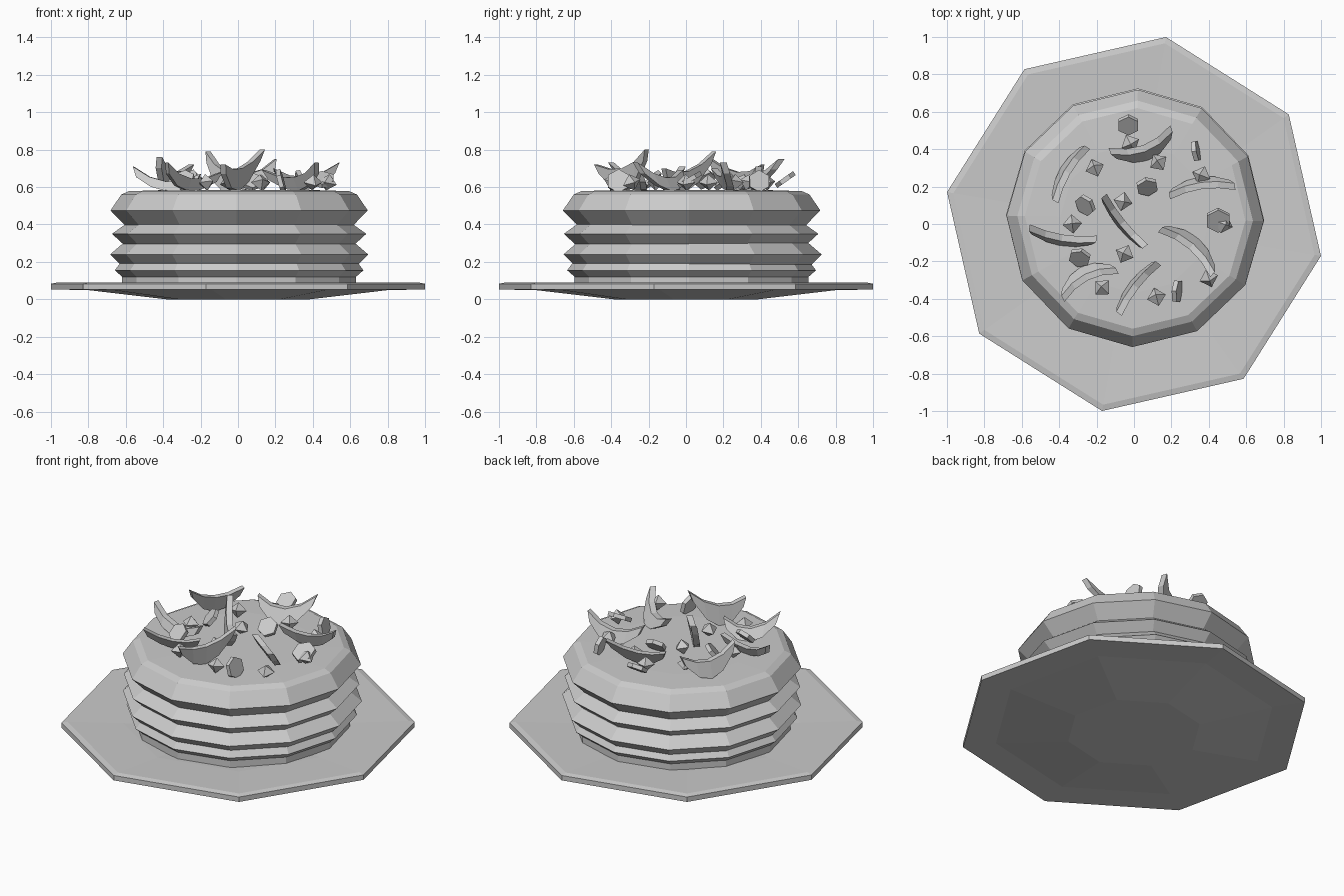
import bpy, bmesh, math, random
from mathutils import Vector, Matrix

if "Cube" in bpy.data.objects:
    bpy.data.objects.remove(bpy.data.objects["Cube"])

random.seed(4)
TOP = 0.58


def finish(name, bm):
    bmesh.ops.recalc_face_normals(bm, faces=bm.faces)
    mesh = bpy.data.meshes.new(name)
    bm.to_mesh(mesh)
    bm.free()
    ob = bpy.data.objects.new(name, mesh)
    bpy.context.collection.objects.link(ob)
    return ob


def lathe(name, profile, sides, turn):
    """Stack of polygon rings (radius, z, centre x, centre y), capped at both ends."""
    bm = bmesh.new()
    rings = []
    for r, z, cx, cy in profile:
        angles = [math.radians(turn) + math.tau * i / sides for i in range(sides)]
        rings.append([bm.verts.new((cx + r * math.cos(a), cy + r * math.sin(a), z)) for a in angles])
    for a, b in zip(rings, rings[1:]):
        for i in range(sides):
            j = (i + 1) % sides
            bm.faces.new((a[i], a[j], b[j], b[i]))
    bm.faces.new(rings[0])
    bm.faces.new(rings[-1])
    return finish(name, bm)


# Octagonal plate with a small foot and a slightly dished top
plate = [(0.39, 0.0), (0.82, 0.05), (1.014, 0.052), (1.014, 0.083), (0.98, 0.09), (0.66, 0.08), (0.5, 0.07)]
lathe("plate", [(r, z, 0, 0) for r, z in plate], 8, -9.7)

# Stack of pancakes: lower waist, rim, upper waist for each
layers = [
    ("pancake_1", [(0.625, 0.06), (0.625, 0.12), (0.665, 0.155), (0.635, 0.195)], 0.03),
    ("pancake_2", [(0.635, 0.185), (0.69, 0.24), (0.62, 0.30)], 0.035),
    ("pancake_3", [(0.62, 0.295), (0.68, 0.35), (0.61, 0.40)], 0.027),
    ("pancake_4", [(0.61, 0.395), (0.688, 0.475), (0.63, 0.56), (0.59, 0.578), (0.4, TOP + 0.004)], 0.03),
]
for name, prof, cy in layers:
    lathe(name, [(r, z, 0.006, cy) for r, z in prof], 12, -1.2)


def flake(name, x0, y0, z0, x1, y1, z1, lean):
    """Crescent slab between two raised tips, its belly leaning sideways."""
    bm = bmesh.new()
    a, b = Vector((x0, y0, z0)), Vector((x1, y1, z1))
    d = b - a
    n = Vector((-d.y, d.x, 0)).normalized()
    dip = (z0 + z1) / 2 - TOP - 0.055
    rows = []
    for i in range(5):
        t = i / 4
        belly = 1 - (2 * t - 1) ** 2
        top = a + d * t
        upper = top + n * lean * 0.5 * belly - Vector((0, 0, 0.06 * belly))
        lower = a + d * (0.06 + 0.88 * t) + n * lean * (0.35 + 0.65 * belly) - Vector((0, 0, 0.055 + dip * belly))
        rows.append([bm.verts.new(p + n * s) for p, s in
                     ((upper, 0.018), (upper, -0.018), (lower, -0.018), (lower, 0.018))])
    for r, q in zip(rows, rows[1:]):
        for i in range(4):
            j = (i + 1) % 4
            bm.faces.new((r[i], r[j], q[j], q[i]))
    bm.faces.new(rows[0])
    bm.faces.new(rows[-1])
    finish(name, bm)


# Curved flakes scattered on top
flakes = [
    (-0.42, 0.12, 0.76, -0.25, 0.41, 0.72, 0.05),
    (-0.13, 0.39, 0.71, 0.20, 0.51, 0.75, -0.10),
    (0.19, 0.15, 0.70, 0.54, 0.20, 0.73, 0.06),
    (-0.16, 0.15, 0.79, 0.06, -0.12, 0.70, -0.03),
    (-0.56, -0.02, 0.71, -0.20, -0.08, 0.67, -0.05),
    (-0.38, -0.40, 0.73, -0.09, -0.25, 0.68, 0.09),
    (-0.08, -0.48, 0.72, 0.13, -0.21, 0.80, 0.04),
    (0.14, -0.03, 0.69, 0.42, -0.27, 0.73, 0.08),
]
for i, f in enumerate(flakes):
    flake(f"flake_{i + 1}", *f)

# Small octahedral crumbs
crumbs = [(-0.21, 0.30), (0.13, 0.33), (-0.33, 0.0), (-0.06, 0.12), (-0.05, -0.16), (-0.17, -0.34),
          (0.12, -0.39), (0.40, -0.29), (0.48, 0.0), (0.36, 0.26), (-0.02, 0.43)]
for i, (x, y) in enumerate(crumbs):
    bm = bmesh.new()
    spin = Matrix.Rotation(random.uniform(0, 1.5), 4, 'Z') @ Matrix.Rotation(random.uniform(-0.4, 0.4), 4, 'X')
    place = Matrix.Translation((x, y, 0.625)) @ spin
    ring = [bm.verts.new(place @ Vector((0.052 * math.cos(k * math.pi / 2), 0.052 * math.sin(k * math.pi / 2), 0)))
            for k in range(4)]
    for h in (0.045, -0.045):
        tip = bm.verts.new(place @ Vector((0, 0, h)))
        for k in range(4):
            bm.faces.new((ring[k], ring[(k + 1) % 4], tip))
    finish(f"crumb_{i + 1}", bm)

# Hexagonal chips, tipped at various angles: x, y, z, radius, tilt, heading
chips = [(-0.03, 0.53, 0.64, 0.06, 35, 0), (0.33, 0.39, 0.63, 0.06, 80, 100), (0.07, 0.20, 0.63, 0.06, 45, 10),
         (-0.26, 0.10, 0.64, 0.06, 50, -50), (-0.29, -0.18, 0.64, 0.06, 45, -15),
         (0.45, 0.02, 0.64, 0.07, 30, 0), (0.23, -0.36, 0.63, 0.065, 75, 85)]
for i, (x, y, z, r, tilt, head) in enumerate(chips):
    bm = bmesh.new()
    m = (Matrix.Translation((x, y, z)) @ Matrix.Rotation(math.radians(head), 4, 'Z')
         @ Matrix.Rotation(math.radians(tilt), 4, 'X'))
    bmesh.ops.create_cone(bm, cap_ends=True, segments=6, radius1=r, radius2=r, depth=0.025, matrix=m)
    finish(f"chip_{i + 1}", bm)
